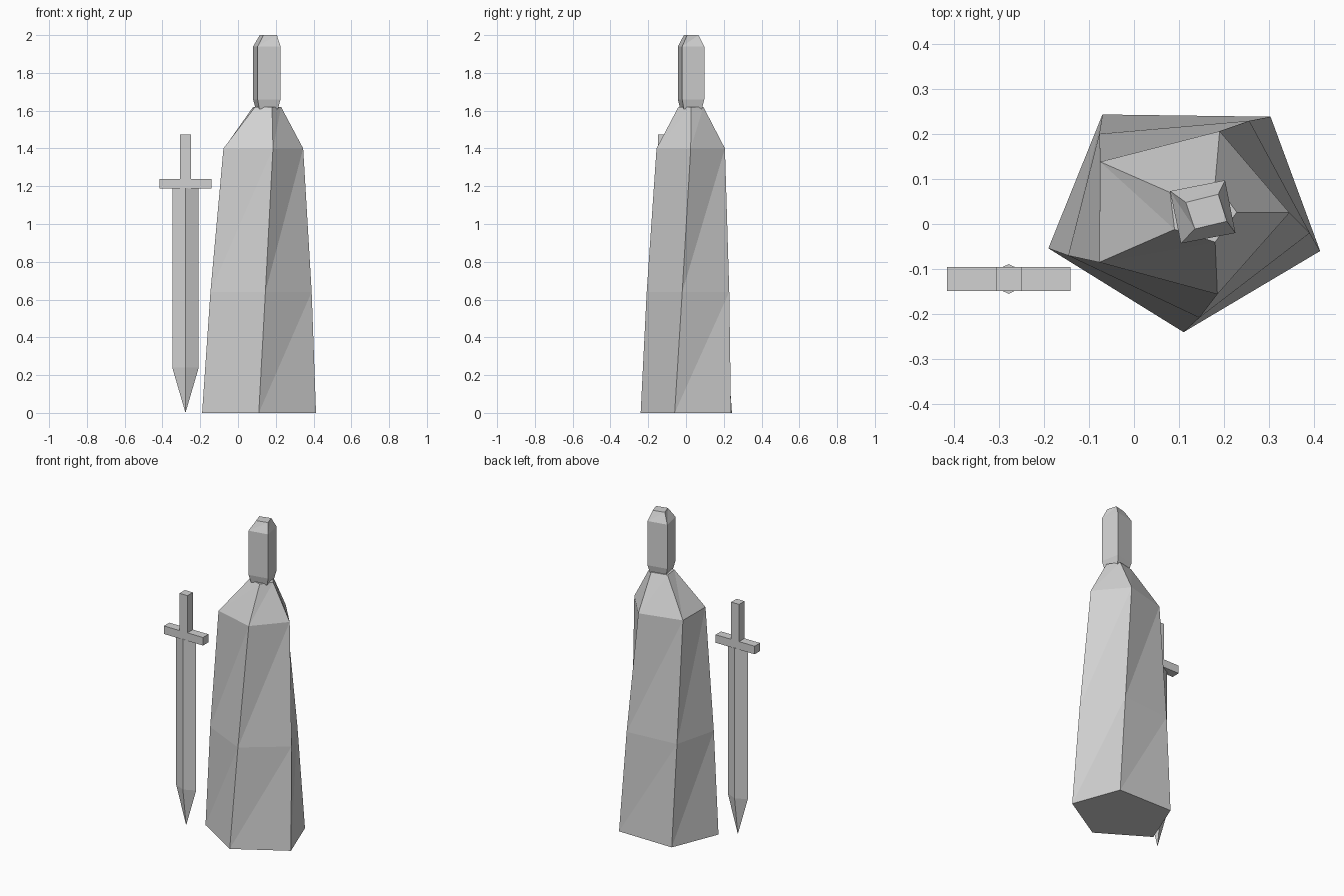
import bpy
import bmesh

cube = bpy.data.objects.get("Cube")
if cube:
    bpy.data.objects.remove(cube, do_unlink=True)

grey = bpy.data.materials.new("light_grey")
grey.use_nodes = True
colour = (0.64, 0.64, 0.64, 1)
grey.diffuse_color = colour
grey.node_tree.nodes["Principled BSDF"].inputs["Base Color"].default_value = colour


def loft(name, rings):
    """Join rings of (height, outline) with triangulated sides and cap the ends."""
    bm = bmesh.new()
    loops = [[bm.verts.new((x, y, z)) for x, y in outline] for z, outline in rings]
    n = len(loops[0])
    for low, high in zip(loops, loops[1:]):
        for i in range(n):
            j = (i + 1) % n
            bm.faces.new((low[i], low[j], high[j]))
            bm.faces.new((low[i], high[j], high[i]))
    bm.faces.new(loops[0][::-1])
    bm.faces.new(loops[-1])
    bmesh.ops.remove_doubles(bm, verts=bm.verts[:], dist=0.0005)
    bmesh.ops.recalc_face_normals(bm, faces=bm.faces[:])
    mesh = bpy.data.meshes.new(name)
    bm.to_mesh(mesh)
    bm.free()
    mesh.materials.append(grey)
    obj = bpy.data.objects.new(name, mesh)
    bpy.context.collection.objects.link(obj)
    return obj


def scaled(outline, factor):
    cx = sum(p[0] for p in outline) / len(outline)
    cy = sum(p[1] for p in outline) / len(outline)
    return [(cx + (x - cx) * factor, cy + (y - cy) * factor) for x, y in outline]


# Robe: five-sided, twisting as it narrows to the shoulders and neck
loft("robe", [
    (0, [(-.19, -.054), (.11, -.24), (.413, -.06), (.303, .238), (-.07, .243)]),
    (.64, [(-.146, -.07), (.145, -.208), (.39, -.02), (.256, .229), (-.077, .2)]),
    (1.4, [(-.077, -.085), (.185, -.156), (.345, .025), (.19, .206), (-.075, .138)]),
    (1.62, [(.09, -.012), (.18, -.04), (.228, .026), (.18, .092), (.08, .07)]),
])

# Head: a turned box, chamfered at both ends
square = [(.104, -.043), (.225, -.02), (.202, .097), (.08, .073)]
crown = [(.135, -.011), (.206, .006), (.187, .066), (.115, .048)]
loft("head", [(1.61, scaled(square, .82)), (1.66, square), (1.94, square), (2, crown)])

# Sword, standing point down beside the robe
SX, SY = -.278, -.122


def rect(half_x, half_y):
    return [(SX - half_x, SY - half_y), (SX + half_x, SY - half_y),
            (SX + half_x, SY + half_y), (SX - half_x, SY + half_y)]


diamond = [(SX - .07, SY), (SX, SY - .033), (SX + .07, SY), (SX, SY + .033)]
loft("sword_blade", [(.005, scaled(diamond, .02)), (.24, diamond), (1.19, diamond)])
loft("sword_guard", [(1.187, rect(.137, .027)), (1.238, rect(.137, .027))])
loft("sword_grip", [(1.238, rect(.028, .027)), (1.474, rect(.028, .027))])
